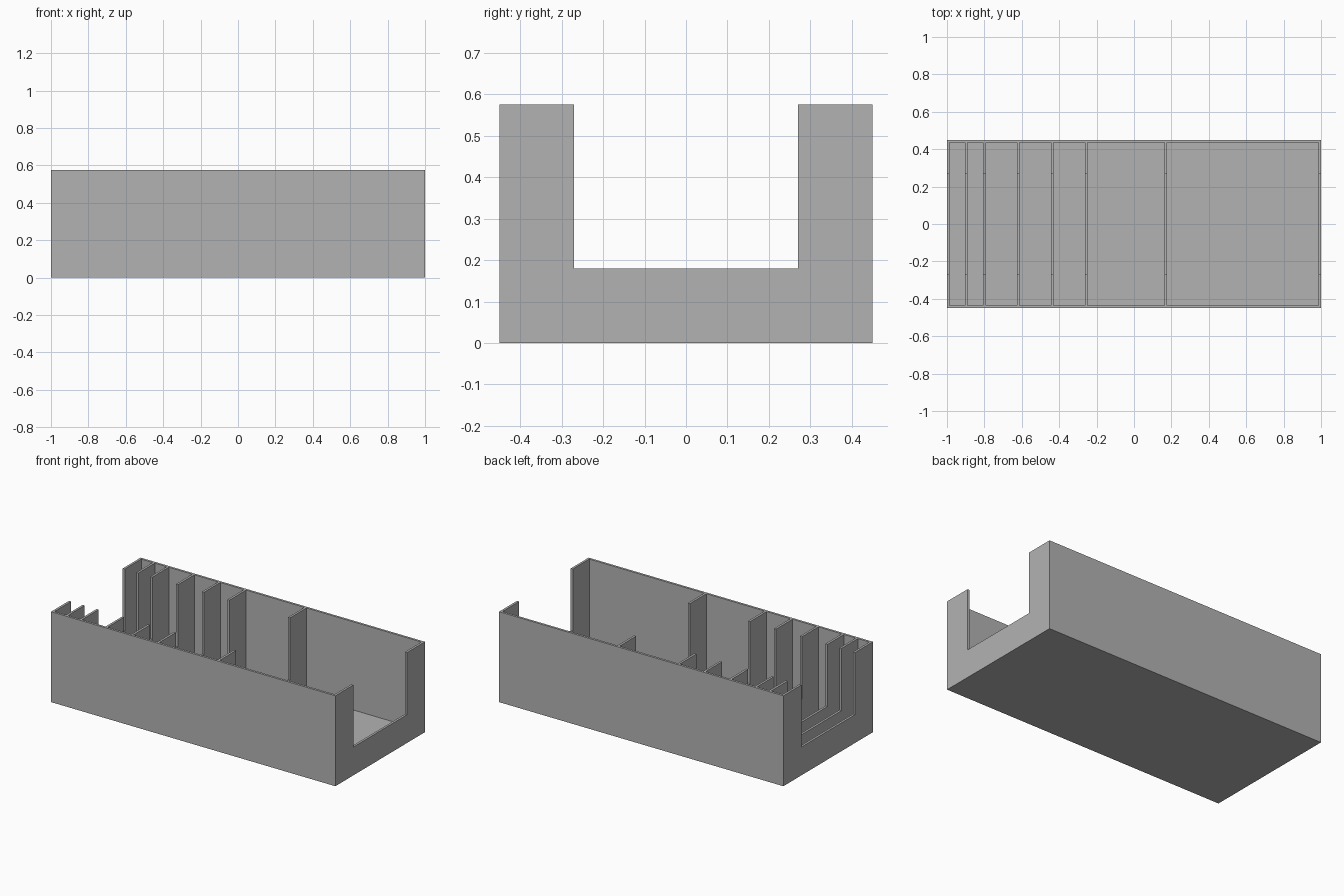
import bpy

if "Cube" in bpy.data.objects:
    bpy.data.objects.remove(bpy.data.objects["Cube"], do_unlink=True)

LENGTH, DEPTH, HEIGHT = 2.0, 0.90, 0.575
WALL = 0.0145
NOTCH_HALF_WIDTH, NOTCH_SILL = 0.27, 0.18
SLOT_WIDTHS = [0.081, 0.084, 0.165, 0.168, 0.167, 0.41, 0.809]

grey = bpy.data.materials.new("plain grey")
grey.use_nodes = True
grey.diffuse_color = (0.45, 0.45, 0.45, 1)
grey.node_tree.nodes["Principled BSDF"].inputs["Base Color"].default_value = grey.diffuse_color


def box(name, low, high):
    """Box spanning two opposite corners."""
    bpy.ops.mesh.primitive_cube_add(size=1)
    ob = bpy.context.object
    ob.name = name
    for v in ob.data.vertices:
        v.co = [high[i] if v.co[i] > 0 else low[i] for i in range(3)]
    ob.data.materials.append(grey)
    return ob


def carve(target, cutter):
    """Subtract the cutter from the target and discard it."""
    cutter.hide_render = True
    mod = target.modifiers.new("carve", "BOOLEAN")
    mod.operation = "DIFFERENCE"
    mod.solver = "EXACT"
    mod.object = cutter
    bpy.context.view_layer.objects.active = target
    bpy.ops.object.modifier_apply(modifier=mod.name)
    bpy.data.objects.remove(cutter, do_unlink=True)


# Solid block for the tray
tray = box("divided_tray", (-LENGTH / 2, -DEPTH / 2, 0), (LENGTH / 2, DEPTH / 2, HEIGHT))

# Compartments, leaving the floor, outer walls and thin dividers
inner = DEPTH / 2 - WALL
x = -LENGTH / 2 + WALL
for width in SLOT_WIDTHS:
    carve(tray, box("compartment_cutter", (x, -inner, WALL), (x + width, inner, HEIGHT + 0.1)))
    x += width + WALL

# Wide notch through both end walls and every divider
carve(tray, box("notch_cutter", (-LENGTH, -NOTCH_HALF_WIDTH, NOTCH_SILL),
                (LENGTH, NOTCH_HALF_WIDTH, HEIGHT + 0.2)))
